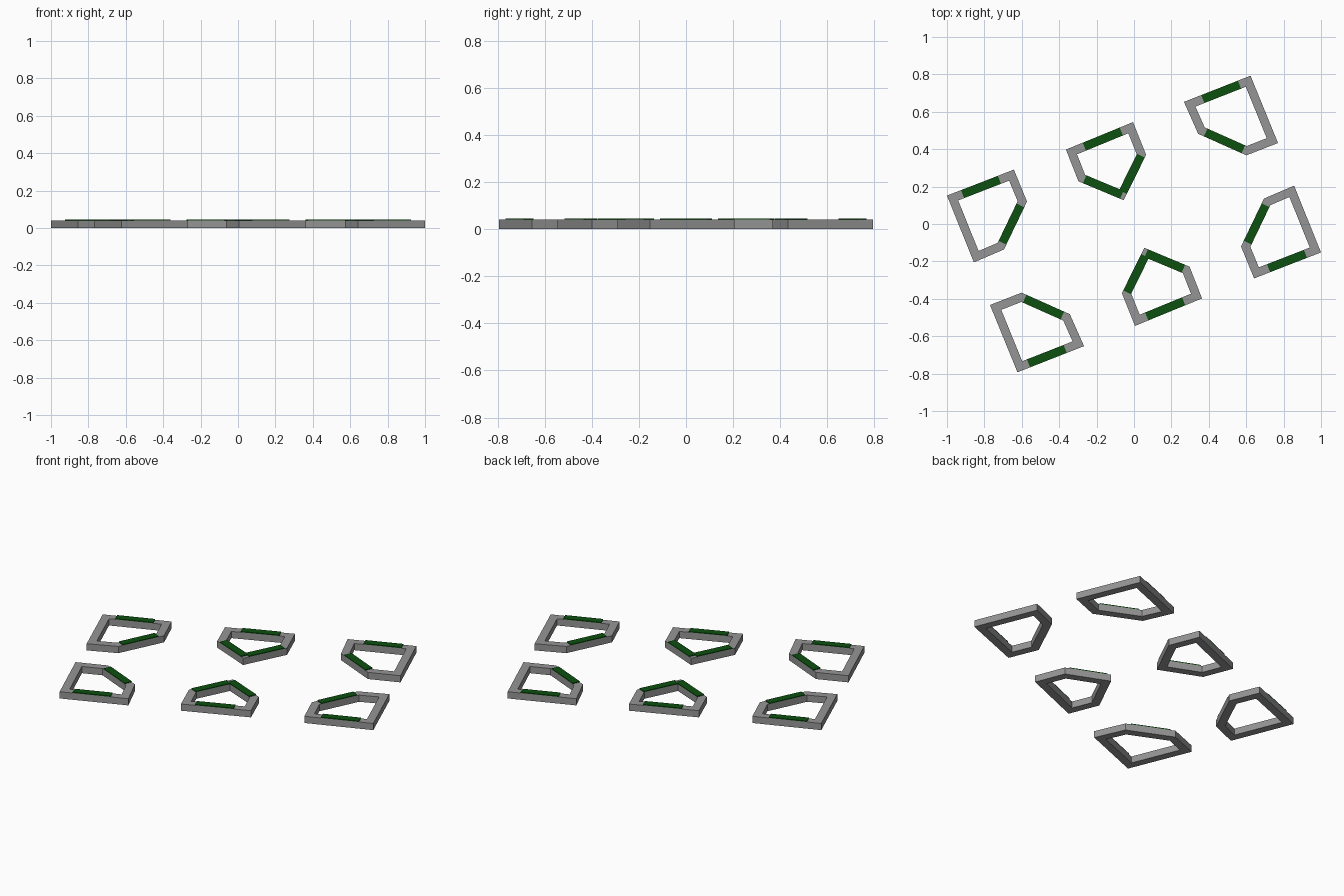
import bpy, bmesh
from mathutils import Vector

if "Cube" in bpy.data.objects:
    bpy.data.objects.remove(bpy.data.objects["Cube"])

WALL, HEIGHT, PAD = 0.046, 0.04, 0.005


def material(name, rgb):
    m = bpy.data.materials.new(name)
    m.diffuse_color = (*rgb, 1)
    m.use_nodes = True
    m.node_tree.nodes["Principled BSDF"].inputs["Base Color"].default_value = m.diffuse_color
    return m


GREY = material("concrete_grey", (0.30, 0.30, 0.30))
GREEN = material("dark_green", (0.004, 0.08, 0.005))


def inward(a, b):
    """Inward unit normal of an edge on a clockwise outline."""
    d = (b - a).normalized()
    return Vector((d.y, -d.x))


def inset(pts, w):
    """Mitred inner outline at distance w."""
    out = []
    for i, p in enumerate(pts):
        n1 = inward(pts[i - 1], p)
        n2 = inward(p, pts[(i + 1) % len(pts)])
        out.append(p + (n1 + n2) * (w / (1 + n1.dot(n2))))
    return out


def solid(name, quads, z0, z1, mat):
    """Extrude a flat set of quads from z0 to z1."""
    bm = bmesh.new()
    for q in quads:
        bm.faces.new([bm.verts.new((p.x, p.y, z0)) for p in q])
    bmesh.ops.remove_doubles(bm, verts=bm.verts, dist=1e-5)
    r = bmesh.ops.extrude_face_region(bm, geom=bm.faces[:], use_keep_orig=True)
    top = [v for v in r["geom"] if isinstance(v, bmesh.types.BMVert)]
    bmesh.ops.translate(bm, verts=top, vec=(0, 0, z1 - z0))
    bmesh.ops.recalc_face_normals(bm, faces=bm.faces)
    me = bpy.data.meshes.new(name)
    bm.to_mesh(me)
    bm.free()
    me.materials.append(mat)
    bpy.context.collection.objects.link(bpy.data.objects.new(name, me))


# Outline of each frame (clockwise) and its seat pads: edge, start, end
FRAMES = {
    "outer_frame": ([(-1, .152), (-.642, .291), (-.572, .12), (-.695, -.136), (-.856, -.205)],
                    [(0, .21, .76), (2, .12, .90)]),
    "middle_frame": ([(-.364, .398), (-.005, .545), (.065, .37), (-.055, .127), (-.297, .228)],
                     [(0, .25, .80), (2, .06, .86), (3, .08, .90)]),
    "corner_frame": ([(.267, .653), (.623, .793), (.77, .433), (.601, .367), (.343, .482)],
                     [(0, .26, .81), (3, .10, .88)]),
}

# Each frame appears twice, turned half way round the centre
for name, (outline, pads) in FRAMES.items():
    for side, s in (("back", 1), ("front", -1)):
        pts = [Vector(p) * s for p in outline]
        inner = inset(pts, WALL)
        n = len(pts)
        ring = [(pts[i], pts[(i + 1) % n], inner[(i + 1) % n], inner[i]) for i in range(n)]
        solid(f"{name}_{side}", ring, 0, HEIGHT, GREY)
        # Thin seat pads on the wall tops
        for k, (e, t0, t1) in enumerate(pads):
            a, b = pts[e], pts[(e + 1) % n]
            w = inward(a, b) * WALL
            p, q = a.lerp(b, t0), a.lerp(b, t1)
            solid(f"{name}_{side}_seat_pad_{k + 1}", [(p, q, q + w, p + w)],
                  HEIGHT, HEIGHT + PAD, GREEN)
